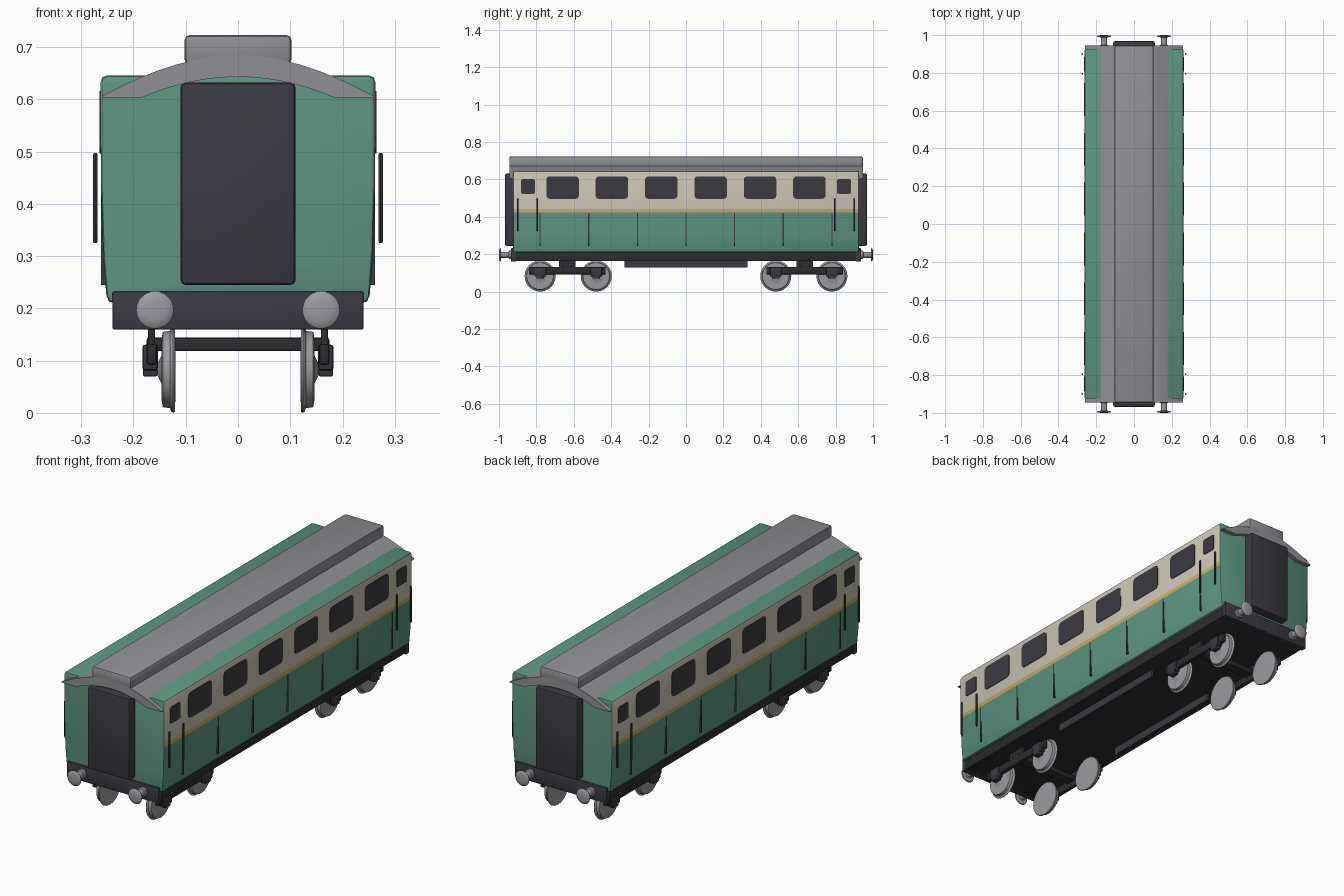
import bpy, bmesh, math
from mathutils import Vector, Matrix

cube = bpy.data.objects.get("Cube")
if cube:
    bpy.data.objects.remove(cube, do_unlink=True)


def material(name, r, g, b):
    m = bpy.data.materials.new(name)
    m.use_nodes = True
    m.diffuse_color = (r, g, b, 1)
    node = next(n for n in m.node_tree.nodes if n.type == 'BSDF_PRINCIPLED')
    node.inputs["Base Color"].default_value = (r, g, b, 1)
    node.inputs["Roughness"].default_value = 0.6
    return m


GREEN = material("coach green", .11, .30, .22)
CREAM = material("cream", .60, .56, .47)
GOLD = material("gold line", .60, .40, .13)
GREY = material("roof grey", .28, .28, .30)
STEEL = material("wheel steel", .33, .33, .35)
DARK = material("charcoal", .045, .042, .054)
BLACK = material("frame black", .026, .026, .030)


def finish(name, bm, *mats, smooth=True):
    bmesh.ops.recalc_face_normals(bm, faces=bm.faces[:])
    mesh = bpy.data.meshes.new(name)
    bm.to_mesh(mesh)
    bm.free()
    ob = bpy.data.objects.new(name, mesh)
    bpy.context.collection.objects.link(ob)
    for m in mats:
        mesh.materials.append(m)
    if smooth:
        bpy.ops.object.select_all(action='DESELECT')
        ob.select_set(True)
        bpy.context.view_layer.objects.active = ob
        bpy.ops.object.shade_smooth_by_angle(angle=math.radians(35))
    return ob


def box(name, center, size, mat, bevel=0.0):
    bm = bmesh.new()
    bmesh.ops.create_cube(bm, size=1)
    bmesh.ops.scale(bm, vec=size, verts=bm.verts)
    bmesh.ops.translate(bm, vec=center, verts=bm.verts)
    if bevel:
        bmesh.ops.bevel(bm, geom=bm.edges[:], offset=bevel, segments=2,
                        profile=.5, affect='EDGES')
    return finish(name, bm, mat)


def lathe(name, profile, center, axis, mat, segs=24):
    """Revolve (radius, distance) points around an axis through center."""
    bm = bmesh.new()
    rot = Vector((0, 0, 1)).rotation_difference(Vector(axis)).to_matrix()
    rings = []
    for r, d in profile:
        rings.append([bm.verts.new(Vector(center) + rot @ Vector(
            (r * math.cos(math.tau * i / segs), r * math.sin(math.tau * i / segs), d)))
            for i in range(segs)])
    for a, b in zip(rings, rings[1:]):
        for i in range(segs):
            j = (i + 1) % segs
            bm.faces.new((a[i], a[j], b[j], b[i]))
    bm.faces.new(rings[0])
    bm.faces.new(rings[-1])
    return finish(name, bm, mat)


def extrude_profile(half, length):
    """Mirror a half section of (x, z) points and extrude it along y."""
    pts = half + [(-x, z) for x, z in reversed(half) if x > 0]
    bm = bmesh.new()
    face = bm.faces.new([bm.verts.new((x, -length / 2, z)) for x, z in pts])
    new = bmesh.ops.extrude_face_region(bm, geom=[face])["geom"]
    bmesh.ops.translate(bm, vec=(0, length, 0),
                        verts=[v for v in new if isinstance(v, bmesh.types.BMVert)])
    bmesh.ops.recalc_face_normals(bm, faces=bm.faces[:])
    return bm


# Coach body with cream upper sides and a gold waist line
LOW, HIGH = .424, .443
bm = extrude_profile([(.236, .21), (.247, .213), (.252, .225), (.258, .30), (.262, LOW),
                      (.2625, HIGH), (.263, .632), (.260, .642), (.25, .646)], 1.85)
caps = [e for e in bm.edges if abs(e.verts[0].co.y - e.verts[1].co.y) < .01]
bmesh.ops.bevel(bm, geom=caps, offset=.008, segments=2, profile=.5, affect='EDGES')
for f in bm.faces:
    z = f.calc_center_median().z
    if abs(f.normal.x) > .8 and z > LOW:
        f.material_index = 1 if z > HIGH else 2
finish("coach_body", bm, GREEN, CREAM, GOLD)

# Arched roof running through the body, with raised clerestory
N = 10
outer = [(.26 * math.sin(math.pi / 2 * i / N), 0) for i in range(N + 1)]
outer = [(x, .686 - .080 * (x / .26) ** 1.8) for x, _ in outer]
inner = [(.185 * i / N, .643 - .040 * (i / N) ** 2) for i in range(N, 0, -1)]
section = outer[1:] + [(.26, .603)] + inner
pts = [(-x, z) for x, z in reversed(outer[1:])] + outer + [(.26, .603)] + inner + [(0, .643)]
pts += [(-x, z) for x, z in reversed(inner)] + [(-.26, .603)]
bm = bmesh.new()
roof = bm.faces.new([bm.verts.new((x, -.945, z)) for x, z in pts])
new = bmesh.ops.extrude_face_region(bm, geom=[roof])["geom"]
bmesh.ops.translate(bm, vec=(0, 1.89, 0),
                    verts=[v for v in new if isinstance(v, bmesh.types.BMVert)])
finish("roof", bm, GREY)
box("clerestory", (0, 0, .695), (.204, 1.89, .056), GREY, .009)


def plate(name, s, y, z, w, h, mat, corner):
    """Thin rounded plate on one body side."""
    bm = bmesh.new()
    ring = []
    for k, (sy, sz) in enumerate(((1, 1), (-1, 1), (-1, -1), (1, -1))):
        for i in range(4):
            a = math.pi / 2 * (k + i / 3)
            ring.append(bm.verts.new((s * .261, y + sy * (w / 2 - corner) + corner * math.cos(a),
                                      z + sz * (h / 2 - corner) + corner * math.sin(a))))
    face = bm.faces.new(ring)
    new = bmesh.ops.extrude_face_region(bm, geom=[face])["geom"]
    bmesh.ops.translate(bm, vec=(s * .0045, 0, 0),
                        verts=[v for v in new if isinstance(v, bmesh.types.BMVert)])
    finish(name, bm, mat, smooth=False)


for s, side in ((1, "left"), (-1, "right")):
    # Windows, panel lines and handrails
    for i in range(6):
        plate(f"{side}_window", s, -.66 + .264 * i, .556, .174, .120, DARK, .018)
    for y in (-.845, .845):
        plate(f"{side}_door_window", s, y, .562, .076, .078, DARK, .010)
    for i in range(7):
        box(f"{side}_panel_line", (s * .2575, -.78 + .26 * i, .333), (.010, .006, .176), DARK)
    for y in (-.90, -.795, .795, .90):
        lathe(f"{side}_handrail", [(.003, 0), (.0045, .004), (.0045, .168), (.003, .172)],
              (s * .273, y, .325), (0, 0, 1), DARK, 8)
    # Underframe truss plate
    box(f"{side}_truss", (s * .166, 0, .149), (.012, .66, .042), DARK)

# Underframe
box("underframe", (0, 0, .190), (.472, 1.84, .052), BLACK, .003)

for e, end in ((-1, "front"), (1, "back")):
    # Gangway, buffer beam and buffers
    box(f"{end}_gangway", (0, e * .935, .4385), (.22, .066, .387), DARK, .009)
    box(f"{end}_buffer_beam", (0, e * .922, .196), (.48, .026, .072), DARK, .002)
    for x in (-.159, .159):
        lathe(f"{end}_buffer", [(.022, 0), (.022, .012), (.016, .014), (.016, .054), (.034, .056),
                                (.036, .060), (.033, .063), (.018, .066)],
              (x, e * .934, .197), (0, e, 0), STEEL)
    # Bogie: bolster, side frames, axle boxes and wheels
    box(f"{end}_bolster", (0, e * .635, .131), (.35, .05, .026), BLACK, .005)
    for s in (-1, 1):
        box(f"{end}_side_frame", (s * .165, e * .635, .112), (.020, .41, .040), BLACK, .005)
        box(f"{end}_frame_hanger", (s * .165, e * .635, .14), (.012, .09, .05), BLACK)
        for y in (.48, .78):
            box(f"{end}_axle_box", (s * .168, e * y, .106), (.030, .062, .05), DARK, .006)
            box(f"{end}_axle_spring", (s * .168, e * y, .092), (.028, .04, .045), DARK, .004)
            lathe(f"{end}_wheel", [(.060, 0), (.081, .001), (.083, .004), (.080, .008), (.074, .010),
                                   (.072, .024), (.060, .026), (.050, .024), (.025, .027), (.012, .034)],
                  (s * .120, e * y, .083), (s, 0, 0), STEEL)
